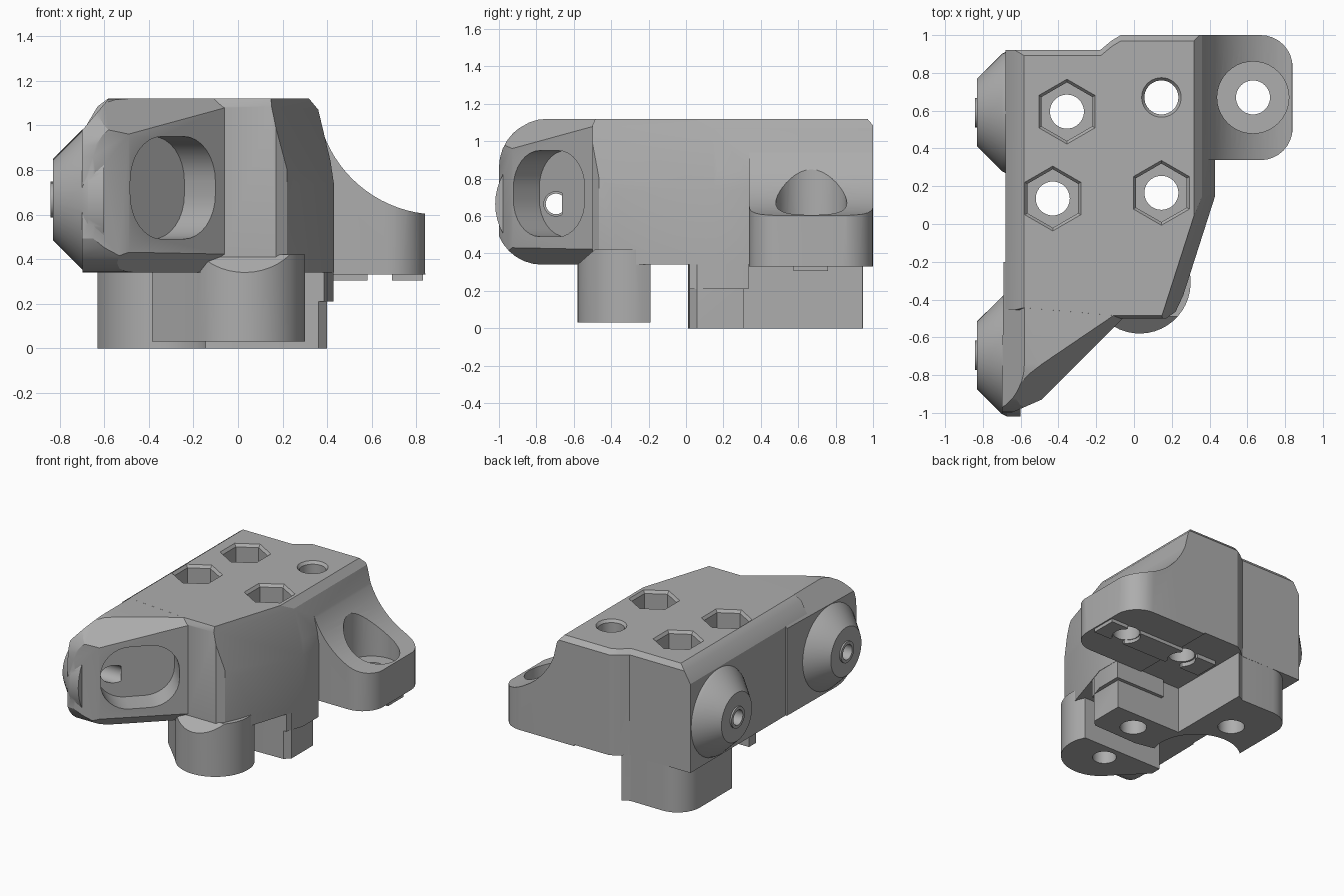
import bpy, bmesh
from math import cos, sin, pi, radians, sqrt
from mathutils import Vector, Matrix

if "Cube" in bpy.data.objects:
    bpy.data.objects.remove(bpy.data.objects["Cube"])

grey = bpy.data.materials.new("matte grey")
grey.use_nodes = True
grey.diffuse_color = (0.42, 0.42, 0.42, 1)
grey.node_tree.nodes["Principled BSDF"].inputs["Base Color"].default_value = grey.diffuse_color

MAP = {"Z": lambda a, b, t: (a, b, t),
       "X": lambda a, b, t: (t, a, b),
       "Y": lambda a, b, t: (a, t, b)}


def finish(name, bm):
    bmesh.ops.recalc_face_normals(bm, faces=bm.faces)
    mesh = bpy.data.meshes.new(name)
    bm.to_mesh(mesh)
    bm.free()
    mesh.materials.append(grey)
    ob = bpy.data.objects.new(name, mesh)
    bpy.context.scene.collection.objects.link(ob)
    return ob


def loft(name, sections, axis="Z"):
    """Solid through equal-length outlines: [(outline, position), ...]"""
    bm = bmesh.new()
    rings = [[bm.verts.new(MAP[axis](a, b, t)) for a, b in pts] for pts, t in sections]
    n = len(rings[0])
    for low, high in zip(rings, rings[1:]):
        for i in range(n):
            j = (i + 1) % n
            bm.faces.new((low[i], low[j], high[j], high[i]))
    bm.faces.new(rings[0])
    bm.faces.new(rings[-1])
    return finish(name, bm)


def prism(name, pts, lo, hi, axis="Z"):
    return loft(name, [(pts, lo), (pts, hi)], axis)


def arc(cx, cy, r, a0, a1, n=8):
    return [(cx + r * cos(radians(a0 + (a1 - a0) * i / n)),
             cy + r * sin(radians(a0 + (a1 - a0) * i / n))) for i in range(n + 1)]


def circle(cx, cy, r, n=40, turn=0):
    return arc(cx, cy, r, turn, turn + 360, n)[:-1]


def rounded_rect(cx, cy, w, h, r, n=8):
    pts = []
    for k, (sx, sy) in enumerate([(1, 1), (-1, 1), (-1, -1), (1, -1)]):
        pts += arc(cx + sx * (w / 2 - r), cy + sy * (h / 2 - r), r, k * 90, k * 90 + 90, n)
    return pts


def combine(target, tool, op):
    mod = target.modifiers.new("cut", "BOOLEAN")
    mod.operation, mod.solver, mod.object = op, "EXACT", tool
    bpy.context.view_layer.update()
    deps = bpy.context.evaluated_depsgraph_get()
    mesh = bpy.data.meshes.new_from_object(target.evaluated_get(deps))
    target.modifiers.clear()
    target.data = mesh
    bpy.data.objects.remove(tool)


def slice_off(ob, p, q, r, outward):
    """Remove what lies beyond the plane through three points."""
    p, q, r = Vector(p), Vector(q), Vector(r)
    normal = (q - p).cross(r - p).normalized()
    if normal.dot(Vector(outward)) < 0:
        normal = -normal
    bm = bmesh.new()
    bm.from_mesh(ob.data)
    cut = bmesh.ops.bisect_plane(bm, geom=bm.verts[:] + bm.edges[:] + bm.faces[:], dist=1e-5,
                                 plane_co=p, plane_no=normal, clear_outer=True)
    edges = [e for e in cut["geom_cut"] if isinstance(e, bmesh.types.BMEdge)]
    bmesh.ops.holes_fill(bm, edges=edges)
    bmesh.ops.recalc_face_normals(bm, faces=bm.faces)
    bm.to_mesh(ob.data)
    bm.free()


# Main block: plan outline with a small top chamfer, trimmed by a side profile
plan = [(-.68, .92), (-.68, -.45), (-.1, -.5), (.17, -.5), (.22, -.465), (.26, -.38),
        (.43, .15), (.43, 1), (-.07, 1), (-.12, .97), (-.18, .92)]
top_plan = [(x * .97, y * .97) for x, y in plan]
body = loft("bracket_body", [(plan, .34), (plan, 1.085), (top_plan, 1.12)])
profile = [(-.7, .3), (.45, .3), (.43, .74), (.415, .84), (.36, 1.07), (.31, 1.13),
           (-.57, 1.13), (-.63, 1.085), (-.68, 1.0), (-.7, .95)]
combine(body, prism("side_profile", profile, -1.2, 1.2, "Y"), "INTERSECT")
slice_off(body, (.36, .15, 1.08), (.19, -.38, 1.08), (.43, .15, .74), (1, -.3, .3))

# Diagonal arm with a rounded nose
arm = prism("arm", [(-.69, -.2), (-.7, -1), (-.65, -1), (-.49, -.93), (-.06, -.5), (.1, -.2)], .3, 1.13)
nose = arc(-.77, .59, .25, 180, 270) + [(.2, .34), (.2, 1.119)] + arc(-.74, .86, .26, 90, 180)
combine(arm, prism("nose_profile", nose, -1, .5, "X"), "INTERSECT")
slice_off(arm, (-.08, -.5, 1.09), (-.42, -.86, .98), (-.5, -.75, 1.12), (1, -1, 1))
slice_off(arm, (-.1, -.55, .43), (-.45, -.89, .43), (-.35, -.66, .34), (1, -1, -1))
slice_off(arm, (-.68, 0, 1), (-.68, -1, 1), (-.58, 0, 1.12), (-1, 0, 1))
combine(body, arm, "UNION")

# Tapered screw bosses on the side
bosses = ((.59, .67), (-.695, .665))
for y, z in bosses:
    boss = loft("boss", [(circle(y, z, r, 48), x) for r, x in
                         ((.18, -.83), (.31, -.7), (.325, -.672), (.325, -.6))], "X")
    combine(body, boss, "UNION")

# Ear with a swept upper face
sweep = [(.2, .33), (.84, .33)] + arc(.9, 1.15, .55, 263.5, 195, 16) + [(.2, 1.0)]
ear = prism("ear", sweep, .3, 1.1, "Y")
ear_plan = [(.22, .338), (.67, .338)] + arc(.67, .508, .17, -90, 0)[1:] \
    + arc(.67, .83, .17, 0, 90) + [(.22, 1)]
combine(ear, prism("ear_plan", ear_plan, .2, 1.2), "INTERSECT")
combine(body, ear, "UNION")

# Lowered step, L-shaped foot and front column
combine(body, prism("step", [(.02, .02), (.385, .02), (.428, .15), (.428, .335), (.02, .335)], .21, .5), "UNION")
foot_plan = [(-.13, .31), (.4, .31), (.4, .06), (.36, .02), (0, .01), (-.2, .05), (-.63, .25),
             (-.63, .7)] + arc(-.45, .74, .18, 180, 90) + [(-.185, .918), (-.13, .945)]
foot = prism("foot", foot_plan, 0, .4)
combine(foot, prism("foot_relief", circle(-.43, .135, .3), -.1, .341), "DIFFERENCE")
combine(body, foot, "UNION")
column_plan = [(.27, -.19), (-.385, -.19), (-.385, -.27)] + arc(.03, -.31, .27, 215, 375, 20)
column = prism("front_column", column_plan, .03, .42)
slice_off(column, (0, -.5, .41), (.1, -.5, .41), (0, -.58, .34), (0, -1, 1))
combine(body, column, "UNION")

# Hexagonal nut pockets with chamfered rims and through holes
for x, y in ((-.355, .595), (-.43, .135), (.145, .165)):
    hexes = [(circle(x, y, r, 6, 30), z) for r, z in ((.155, .85), (.155, 1.1), (.18, 1.13))]
    combine(body, loft("nut_pocket", hexes), "DIFFERENCE")
    combine(body, prism("bolt_hole", circle(x, y, .09), -.1, .9), "DIFFERENCE")

# Round holes: plain top hole, ear hole with counterbore, blind column hole
plain = [(circle(.145, .67, r), z) for r, z in ((.09, .2), (.09, 1.1), (.112, 1.13))]
combine(body, loft("plain_hole", plain), "DIFFERENCE")
combine(body, prism("ear_hole", circle(.63, .67, .09), .2, .6), "DIFFERENCE")
combine(body, prism("counterbore", circle(.63, .67, .19), .5, 1.05), "DIFFERENCE")
combine(body, prism("column_hole", circle(0, -.31, .08), -.1, .45), "DIFFERENCE")

# Screw holes in the bosses
for y, z in bosses:
    combine(body, prism("screw_hole", circle(y, z, .065, 32), -.9, -.5, "X"), "DIFFERENCE")

# Rounded access pocket on the diagonal face
pocket = prism("access_pocket", rounded_rect(0, 0, .54, .46, .2), -.2, .28, "X")
pocket.data.transform(Matrix.Translation((-.29, -.735, .72)) @ Matrix.Rotation(-pi / 4, 4, "Z"))
combine(body, pocket, "DIFFERENCE")

# Threaded insert lips standing proud of the bosses
lips = []
for name, (y, z) in zip(("rear_insert", "front_insert"), bosses):
    lip = prism(name, circle(y, z, .078, 32), -.842, -.74, "X")
    combine(lip, prism("bore", circle(y, z, .055, 32), -.9, -.7, "X"), "DIFFERENCE")
    lips.append(lip)

# Locating ribs under the ear, broken by the holes
ribs = []
for i, (x0, x1) in enumerate(((-.08, .08), (.21, .58), (.69, .83))):
    rib = prism("locating_rib_%d" % (i + 1), [(x0, .575), (x1, .575), (x1, .76), (x0, .76)], .305, .335)
    for hx in (.145, .63):
        combine(rib, prism("rib_hole", circle(hx, .67, .095), .2, .4), "DIFFERENCE")
    ribs.append(rib)

for ob in [body] + lips + ribs:
    ob.data.materials.clear()
    ob.data.materials.append(grey)
    for f in ob.data.polygons:
        f.material_index = 0
        f.use_smooth = True
    ob.data.set_sharp_from_angle(angle=radians(25))
